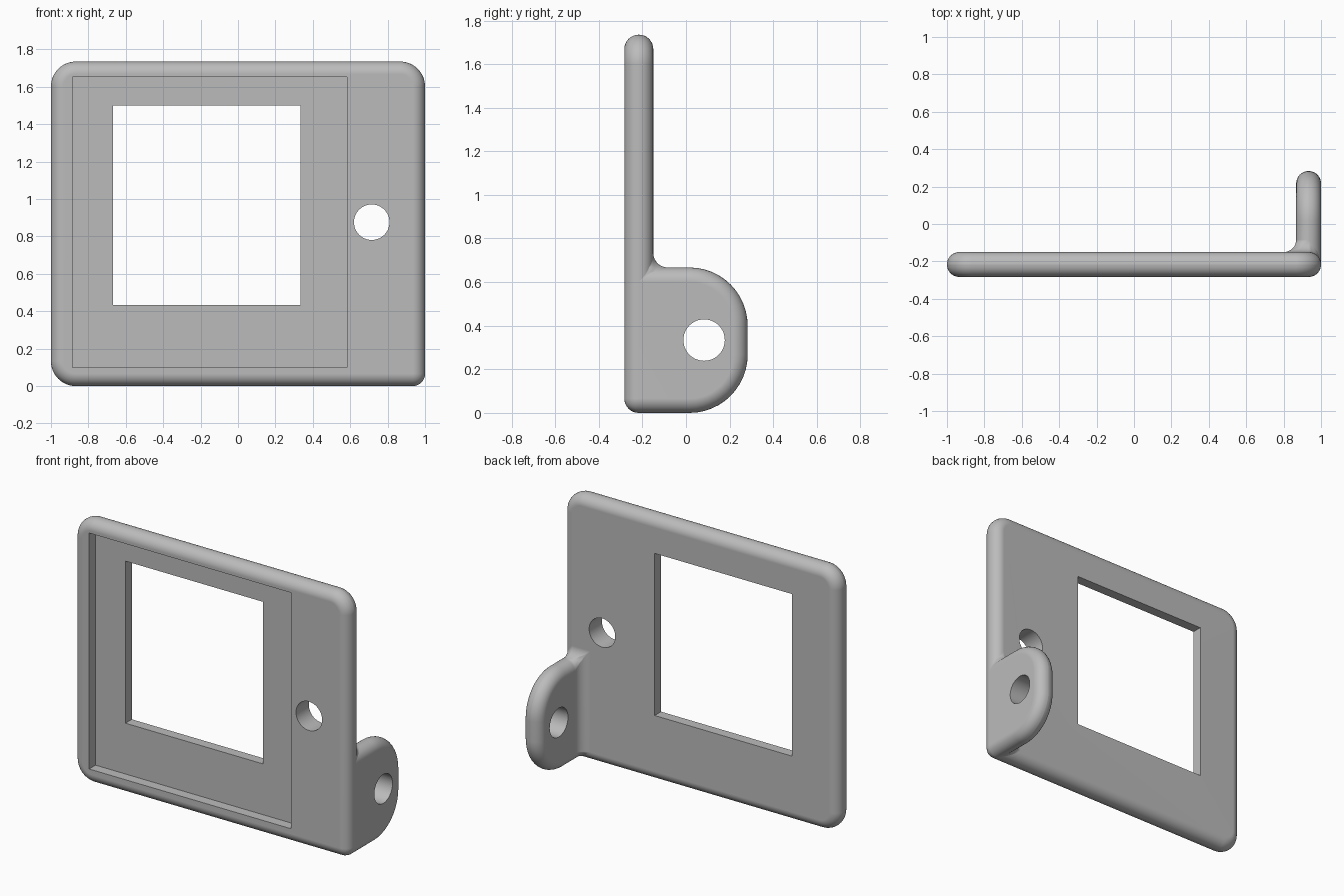
import bpy
import bmesh
from math import sin, cos, pi, radians
from mathutils import Vector

if "Cube" in bpy.data.objects:
    bpy.data.objects.remove(bpy.data.objects["Cube"])

# Main dimensions
FRONT, BACK, TAB_END = -0.283, -0.15, 0.283
SIDE, INNER = 1.0, 0.867
TOP, TAB_TOP = 1.735, 0.667
CORNER, TAB_ROUND, EDGE = 0.133, 0.267, 0.066

grey = bpy.data.materials.new("light_grey")
grey.use_nodes = True
colour = (0.5, 0.5, 0.5, 1)
grey.diffuse_color = colour
grey.node_tree.nodes["Principled BSDF"].inputs["Base Color"].default_value = colour


def arc(cx, cy, r, start, steps=12):
    """Quarter circle, counter-clockwise from a start angle in degrees."""
    angles = [radians(start) + pi / 2 * i / steps for i in range(steps + 1)]
    return [(cx + r * cos(a), cy + r * sin(a)) for a in angles]


def add_object(name, bm):
    bmesh.ops.recalc_face_normals(bm, faces=bm.faces)
    mesh = bpy.data.meshes.new(name)
    bm.to_mesh(mesh)
    bm.free()
    mesh.materials.append(grey)
    obj = bpy.data.objects.new(name, mesh)
    bpy.context.collection.objects.link(obj)
    return obj


# Sharp-edged bracket: upright plate with a side tab, sharing the side and bottom faces
bm = bmesh.new()
verts = {}


def face(points):
    ring = []
    for p in points:
        key = tuple(round(c, 4) for c in p)
        if key not in verts:
            verts[key] = bm.verts.new(p)
        ring.append(verts[key])
    bm.faces.new(ring)


outline = (arc(SIDE - CORNER, TOP - CORNER, CORNER, 0)
           + arc(CORNER - SIDE, TOP - CORNER, CORNER, 90)
           + arc(CORNER - SIDE, CORNER, CORNER, 180))
tab = (arc(TAB_END - TAB_ROUND, TAB_ROUND, TAB_ROUND, -90)
       + arc(TAB_END - TAB_ROUND, TAB_TOP - TAB_ROUND, TAB_ROUND, 0)
       + [(BACK, TAB_TOP)])
left_x, side_z, tab_y = outline[-1][0], outline[0][1], tab[0][0]

face([(x, FRONT, z) for x, z in outline + [(SIDE, 0)]])
face([(x, BACK, z) for x, z in
      outline + [(INNER, 0), (INNER, TAB_TOP), (SIDE, TAB_TOP)]])
face([(INNER, y, z) for y, z in tab + [(BACK, 0)]])
face([(SIDE, y, z) for y, z in
      tab + [(BACK, side_z), (FRONT, side_z), (FRONT, 0)]])
face([(x, y, 0) for x, y in
      [(left_x, FRONT), (SIDE, FRONT), (SIDE, tab_y), (INNER, tab_y),
       (INNER, BACK), (left_x, BACK)]])
for (x1, z1), (x2, z2) in zip(outline, outline[1:]):
    face([(x1, FRONT, z1), (x2, FRONT, z2), (x2, BACK, z2), (x1, BACK, z1)])
for (y1, z1), (y2, z2) in zip(tab, tab[1:]):
    face([(INNER, y1, z1), (INNER, y2, z2), (SIDE, y2, z2), (SIDE, y1, z1)])

# Round every hard edge, including the inside fillets
bmesh.ops.recalc_face_normals(bm, faces=bm.faces)
hard = [e for e in bm.edges if e.calc_face_angle(0) > radians(30)]
bmesh.ops.bevel(bm, geom=hard, offset=EDGE, offset_type='OFFSET', segments=8,
                profile=0.5, affect='EDGES', clamp_overlap=False)
bracket = add_object("bracket", bm)


# Cutters
def box_cutter(name, low, high):
    low, high = Vector(low), Vector(high)
    cutter = bmesh.new()
    bmesh.ops.create_cube(cutter, size=1)
    bmesh.ops.scale(cutter, vec=high - low, verts=cutter.verts)
    bmesh.ops.translate(cutter, vec=(low + high) / 2, verts=cutter.verts)
    return add_object(name, cutter)


def hole_cutter(name, centre, axis):
    cutter = bmesh.new()
    turn = Vector(axis).to_track_quat('Z', 'Y').to_matrix().to_4x4()
    turn.translation = centre
    bmesh.ops.create_cone(cutter, cap_ends=True, segments=48, radius1=0.095,
                          radius2=0.095, depth=0.3, matrix=turn)
    return add_object(name, cutter)


cutters = [
    box_cutter("recess_cutter", (-0.885, -0.4, 0.1), (0.583, -0.2165, 1.652)),
    box_cutter("window_cutter", (-0.667, -0.4, 0.434), (0.333, 0, 1.5)),
    hole_cutter("plate_hole_cutter", (0.715, -0.2165, 0.876), (0, 1, 0)),
    hole_cutter("tab_hole_cutter", (0.9335, 0.083, 0.334), (1, 0, 0)),
]
bpy.ops.object.select_all(action='DESELECT')
bracket.select_set(True)
bpy.context.view_layer.objects.active = bracket
for cutter in cutters:
    cut = bracket.modifiers.new(cutter.name, 'BOOLEAN')
    cut.operation = 'DIFFERENCE'
    cut.solver = 'EXACT'
    cut.object = cutter
    bpy.ops.object.modifier_apply(modifier=cut.name)
    bpy.data.objects.remove(cutter)

# Smooth rounding with crisp cut edges
bpy.ops.object.shade_smooth_by_angle(angle=radians(30))
weighted = bracket.modifiers.new("weighted_normals", 'WEIGHTED_NORMAL')
weighted.keep_sharp = True
